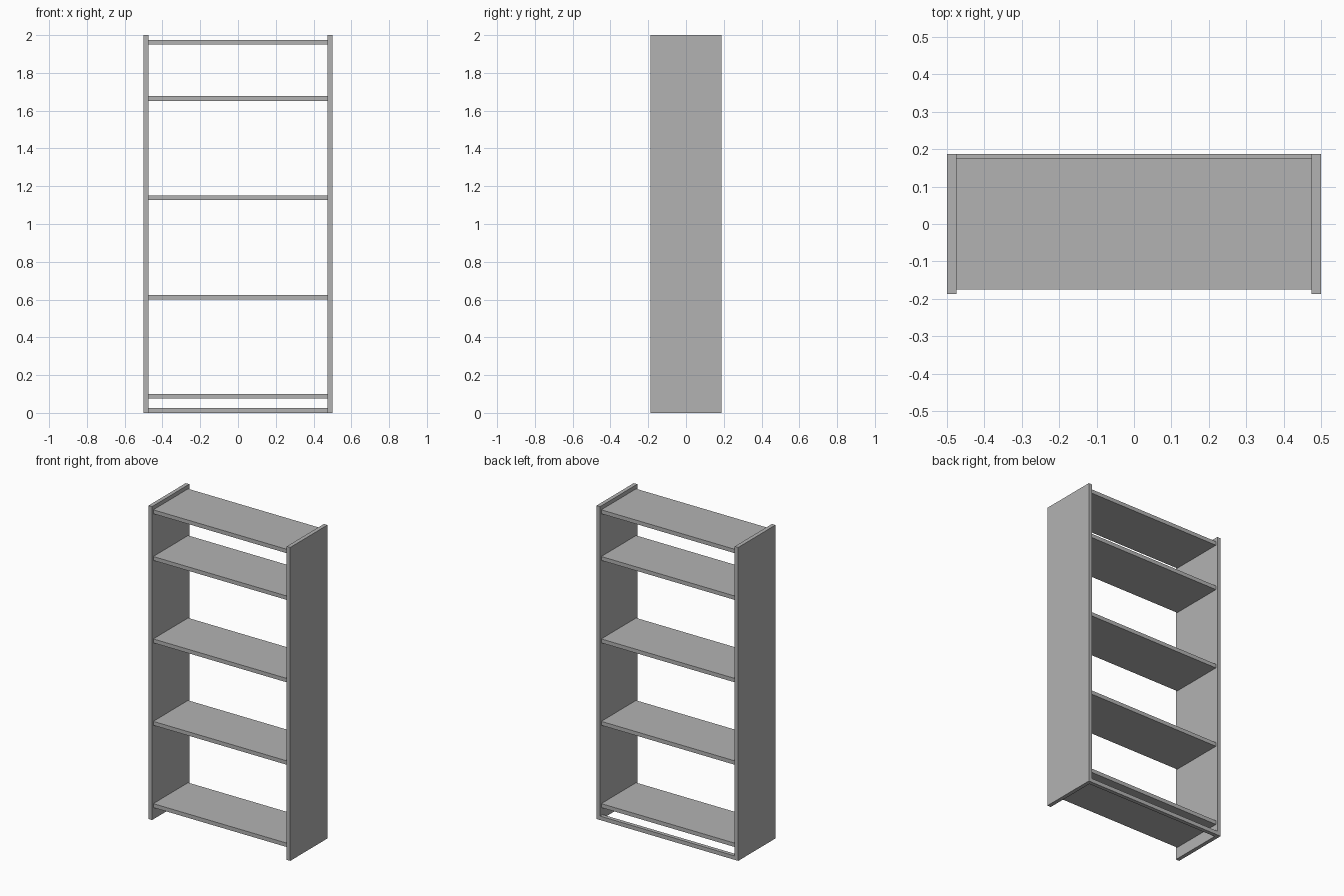
import bpy

cube = bpy.data.objects.get("Cube")
if cube:
    bpy.data.objects.remove(cube, do_unlink=True)

# One flat grey for the whole bookcase
GREY = (0.45, 0.45, 0.45, 1.0)
grey = bpy.data.materials.new("plain_grey")
grey.use_nodes = True
grey.diffuse_color = GREY
grey.node_tree.nodes["Principled BSDF"].inputs["Base Color"].default_value = GREY

WIDTH, DEPTH, HEIGHT, BOARD = 1.0, 0.375, 2.0, 0.025
INSET = 0.012
INNER = WIDTH - 2 * BOARD


def board(name, center, size):
    """Add a rectangular board with its scale applied."""
    bpy.ops.mesh.primitive_cube_add(size=1, location=center)
    obj = bpy.context.object
    obj.name = name
    obj.scale = size
    bpy.ops.object.transform_apply(location=False, rotation=False, scale=True)
    obj.data.materials.append(grey)
    return obj


# Upright side panels
for name, side in (("left_side_panel", 1), ("right_side_panel", -1)):
    board(name, (side * (WIDTH - BOARD) / 2, 0, HEIGHT / 2), (BOARD, DEPTH, HEIGHT))

# Shelves, set back slightly from both open faces
shelf_tops = {
    "bottom_shelf": 0.1,
    "lower_shelf": 0.625,
    "middle_shelf": 1.151,
    "upper_shelf": 1.677,
    "top_shelf": 1.975,
}
for name, top in shelf_tops.items():
    board(name, (0, 0, top - BOARD / 2), (INNER, DEPTH - 2 * INSET, BOARD))

# Rail along the floor at the back
board("back_floor_rail", (0, (DEPTH - BOARD) / 2, BOARD / 2), (INNER, BOARD, BOARD))
